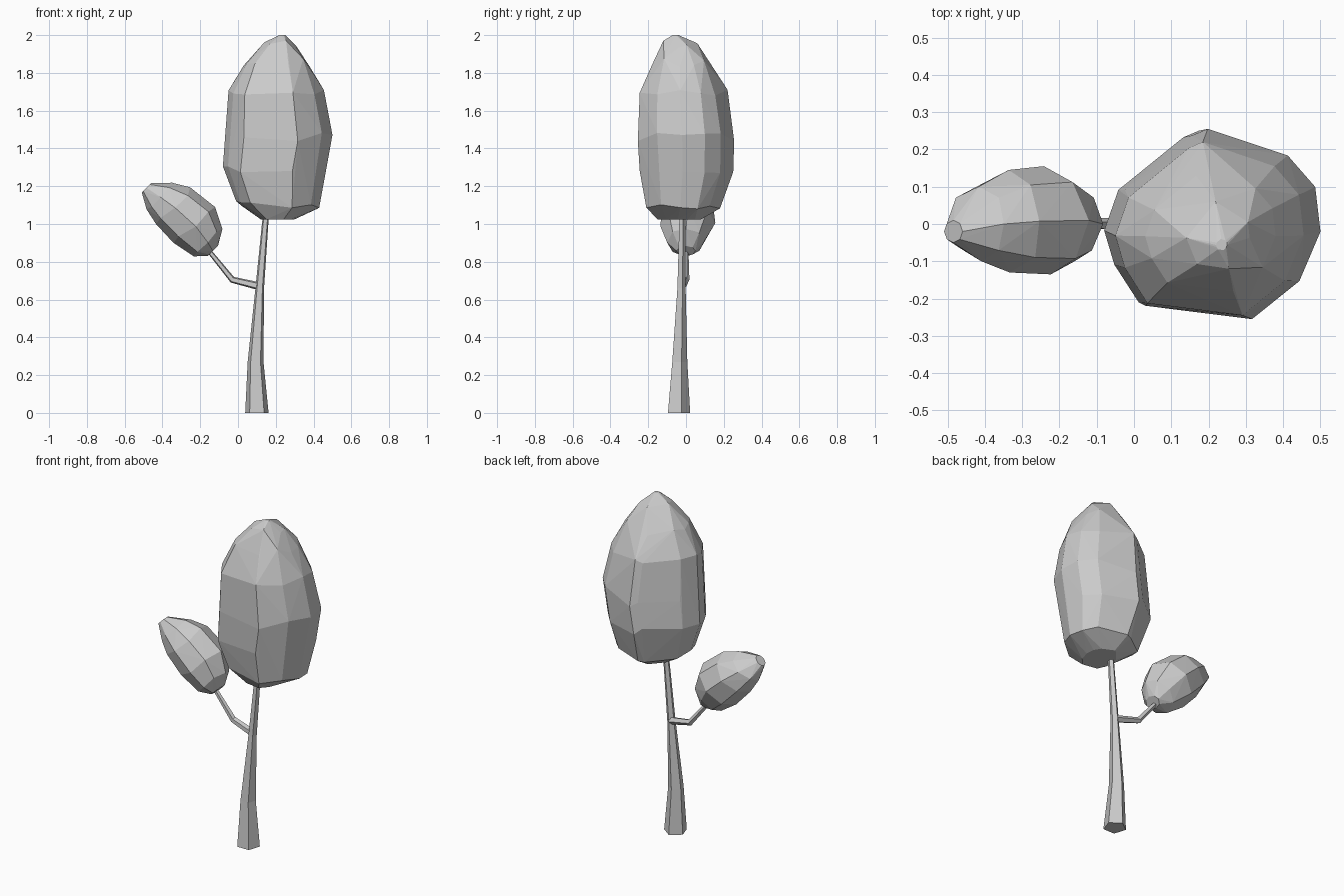
import bpy, bmesh, math, random
from mathutils import Matrix, Vector

cube = bpy.data.objects.get("Cube")
if cube:
    bpy.data.objects.remove(cube)

random.seed(4)

grey = bpy.data.materials.new("plain grey")
grey.use_nodes = True
grey.diffuse_color = (0.6, 0.6, 0.6, 1)
grey.node_tree.nodes["Principled BSDF"].inputs["Base Color"].default_value = (0.6, 0.6, 0.6, 1)


def finish(name, bm):
    """Turn a bmesh into a flat-shaded object."""
    bmesh.ops.recalc_face_normals(bm, faces=bm.faces)
    mesh = bpy.data.meshes.new(name)
    bm.to_mesh(mesh)
    bm.free()
    mesh.materials.append(grey)
    obj = bpy.data.objects.new(name, mesh)
    bpy.context.collection.objects.link(obj)
    return obj


def crown(name, outline, rings, jitter, matrix=Matrix()):
    """Faceted foliage: hull of one outline fitted to rings (height, x0, x1, y0, y1)."""
    bm = bmesh.new()
    for i, (h, x0, x1, y0, y1) in enumerate(rings):
        for u, v in outline:
            x = (x0 + x1) / 2 + (x1 - x0) / 2 * u
            y = (y0 + y1) / 2 + (y1 - y0) / 2 * v
            lift = 0 if i in (0, len(rings) - 1) else random.uniform(-jitter, jitter)
            bm.verts.new(matrix @ Vector((x, y, h + lift)))
    hull = bmesh.ops.convex_hull(bm, input=bm.verts)
    loose = [v for v in hull["geom_interior"] if isinstance(v, bmesh.types.BMVert)]
    bmesh.ops.delete(bm, geom=loose, context="VERTS")
    return finish(name, bm)


def limb(name, sections):
    """Five-sided tapering tube through (x, y, z, radius, tilt) sections."""
    bm = bmesh.new()
    loops = []
    for x, y, z, r, tilt in sections:
        m = Matrix.Translation((x, y, z)) @ Matrix.Rotation(math.radians(tilt), 4, "Y")
        angles = [math.tau * (k / 5 + 0.25) for k in range(5)]
        loops.append([bm.verts.new(m @ Vector((r * math.cos(a), r * math.sin(a), 0)))
                      for a in angles])
    for low, high in zip(loops, loops[1:]):
        for k in range(5):
            n = (k + 1) % 5
            bm.faces.new((low[k], low[n], high[n], high[k]))
    bm.faces.new(loops[0])
    bm.faces.new(loops[-1])
    return finish(name, bm)


# Trunk and side branch
limb("trunk", [(0.10, -0.043, 0, 0.065, 0), (0.093, -0.037, 0.27, 0.044, 0),
               (0.115, -0.026, 0.66, 0.024, 0), (0.152, -0.02, 1.10, 0.016, 0)])
limb("branch", [(0.115, -0.02, 0.67, 0.022, -75), (-0.03, 0, 0.705, 0.018, -60),
                (-0.18, 0, 0.89, 0.012, -40)])

# Large upright crown with an uneven plan
uneven = [(1, -0.08), (0.95, 0.39), (0.69, 0.72), (-0.07, 1), (-0.22, 0.93), (-0.86, 0.36),
          (-1, -0.08), (-0.9, -0.45), (-0.66, -0.86), (0.35, -1), (0.8, -0.6)]
crown("main_crown", uneven, [
    (1.025, 0.12, 0.30, -0.15, 0.08),
    (1.10, -0.01, 0.43, -0.21, 0.18),
    (1.29, -0.08, 0.465, -0.245, 0.25),
    (1.46, -0.065, 0.50, -0.255, 0.255),
    (1.69, -0.05, 0.455, -0.245, 0.22),
    (1.85, 0.03, 0.38, -0.18, 0.14),
    (1.95, 0.14, 0.31, -0.12, 0.06),
    (2.00, 0.22, 0.25, -0.07, -0.04),
], 0.025)

# Small crown, leaning outwards along the branch
octagon = [(math.cos(k * math.tau / 8), math.sin(k * math.tau / 8)) for k in range(8)]
crown("side_crown", octagon, [
    (0.70, 0.475, 0.55, -0.05, 0.05),
    (0.76, 0.42, 0.63, -0.10, 0.10),
    (0.87, 0.395, 0.685, -0.135, 0.155),
    (1.01, 0.40, 0.665, -0.13, 0.145),
    (1.11, 0.42, 0.615, -0.10, 0.10),
    (1.185, 0.465, 0.535, -0.05, 0.01),
], 0.015, Matrix.Rotation(math.radians(-45), 4, "Y"))
